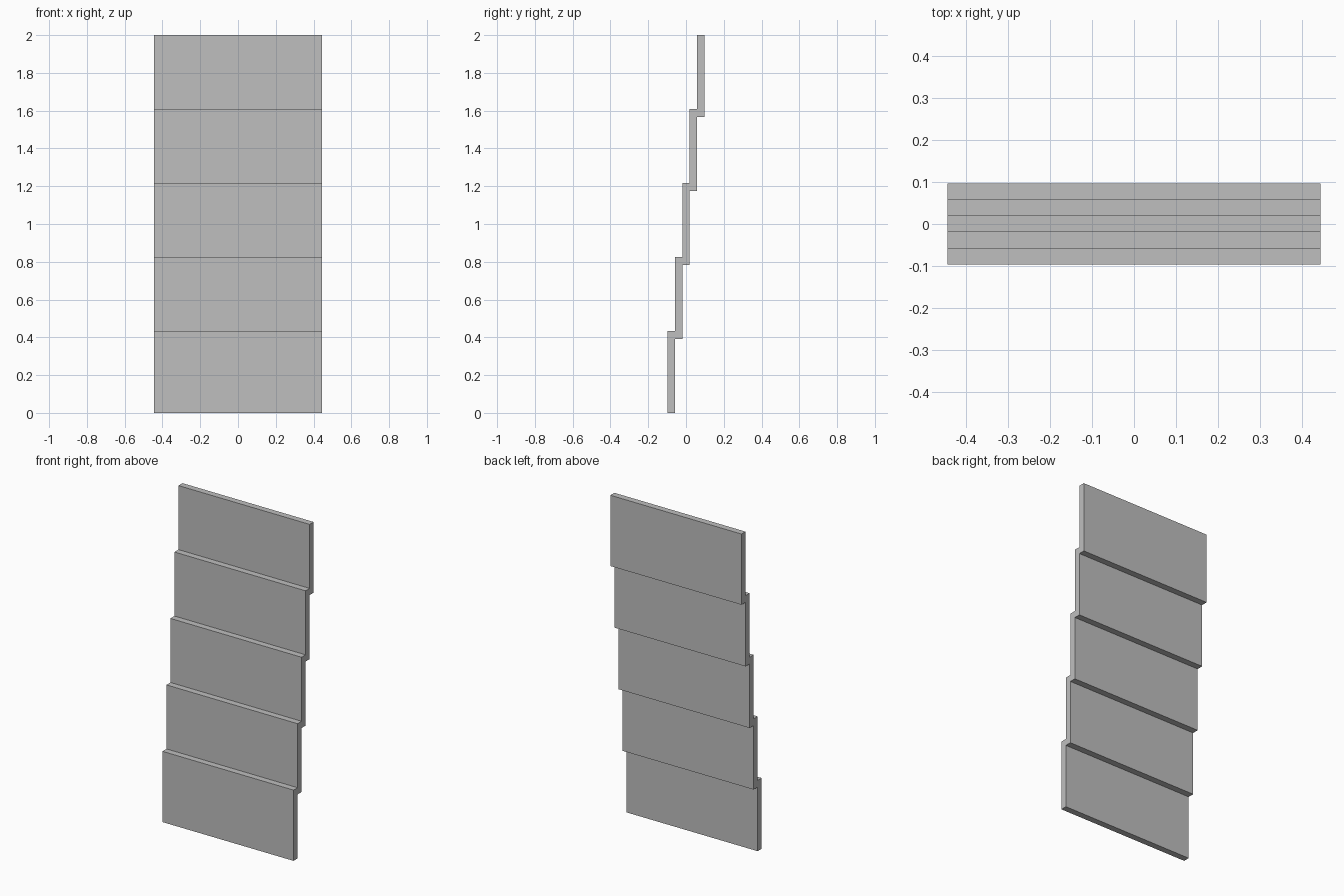
import bpy

cube = bpy.data.objects.get("Cube")
if cube:
    bpy.data.objects.remove(cube, do_unlink=True)

COUNT = 5
WIDTH = 0.888
THICK = 0.0388
HEIGHT = 0.433
RISE = (2.0 - HEIGHT) / (COUNT - 1)

# Plain grey for all boards
grey = bpy.data.materials.new("plain_grey")
grey.use_nodes = True
colour = (0.52, 0.52, 0.52, 1.0)
grey.diffuse_color = colour
grey.node_tree.nodes["Principled BSDF"].inputs["Base Color"].default_value = colour


def add_board(index):
    """One flat board, stepped back and up from the one below."""
    y = (index - (COUNT - 1) / 2) * THICK
    z = HEIGHT / 2 + index * RISE
    bpy.ops.mesh.primitive_cube_add(size=1, location=(0, y, z))
    board = bpy.context.object
    board.name = f"board_{index + 1}"
    board.scale = (WIDTH, THICK, HEIGHT)
    bpy.ops.object.transform_apply(location=False, rotation=False, scale=True)
    board.data.materials.append(grey)


# Overlapping boards, bottom to top
for i in range(COUNT):
    add_board(i)
